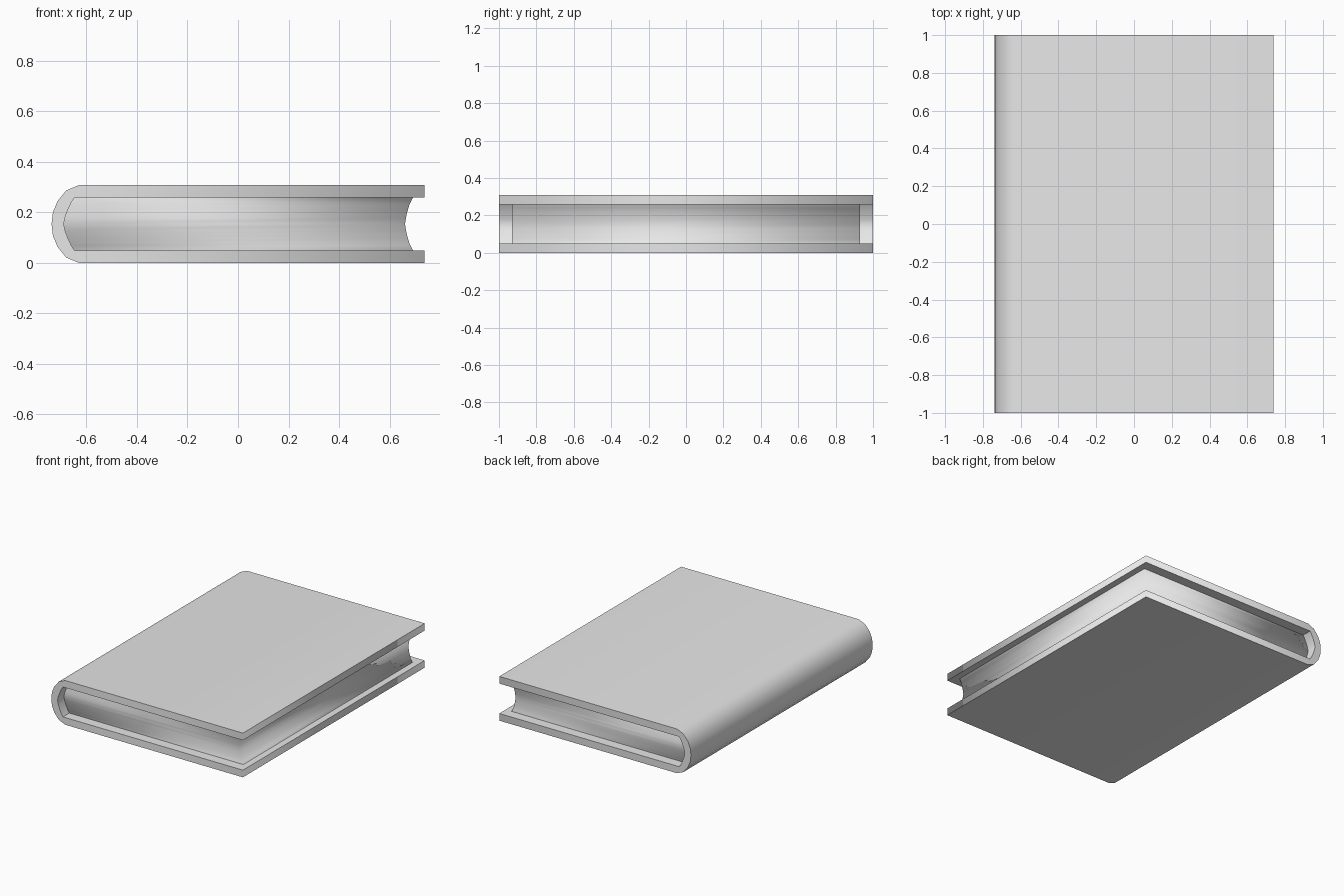
import bpy
import bmesh
from math import radians

cube = bpy.data.objects.get("Cube")
if cube:
    bpy.data.objects.remove(cube)

HEIGHT = 0.308
MID = HEIGHT / 2
BOARD = 0.05          # board thickness
PAGE_HALF = MID - BOARD

grey = bpy.data.materials.new("light grey")
grey.use_nodes = True
grey.diffuse_color = (0.8, 0.8, 0.8, 1)
grey.node_tree.nodes["Principled BSDF"].inputs["Base Color"].default_value = (0.8, 0.8, 0.8, 1)


def mirrored(half):
    """Complete a top-to-middle profile with its reflection below the middle."""
    pts = [(x, MID + dz) for x, dz in half]
    return pts + [(x, HEIGHT - z) for x, z in reversed(pts[:-1])]


def make_object(name, bm):
    bmesh.ops.recalc_face_normals(bm, faces=bm.faces)
    mesh = bpy.data.meshes.new(name)
    bm.to_mesh(mesh)
    bm.free()
    mesh.materials.append(grey)
    obj = bpy.data.objects.new(name, mesh)
    bpy.context.collection.objects.link(obj)
    return obj


# Cover: one C-shaped strip, two boards joined by a rounded spine
outer = mirrored([(0.738, MID), (-0.63, MID), (-0.68, 0.133),
                  (-0.715, 0.09), (-0.733, 0.046), (-0.738, 0)])
inner = mirrored([(0.738, PAGE_HALF), (-0.648, PAGE_HALF), (-0.66, 0.085),
                  (-0.674, 0.055), (-0.685, 0.025), (-0.69, 0)])
bm = bmesh.new()
strip = []
for o, i in zip(outer, inner):
    strip.append([bm.verts.new((x, y, z)) for y in (-1, 1) for x, z in (o, i)])
for a, b in zip(strip, strip[1:]):
    for j, k in ((0, 1), (1, 3), (3, 2), (2, 0)):
        bm.faces.new((a[j], a[k], b[k], b[j]))
for end in (strip[0], strip[-1]):
    bm.faces.new((end[0], end[1], end[3], end[2]))
bm.normal_update()

# Soft shading around the spine and the fore corners, crisp edges elsewhere
for f in bm.faces:
    f.smooth = True
for e in bm.edges:
    a, b = (v.co for v in e.verts)
    fore_corner = a.x > 0.7 and b.x > 0.7 and abs(a.y - b.y) < 0.01
    e.smooth = fore_corner or e.calc_face_angle(0) < radians(35)
make_object("cover", bm)

# Page block: rounded at the spine, hollowed at the fore edge
spine_side = mirrored([(-0.648, PAGE_HALF), (-0.66, 0.085), (-0.674, 0.055),
                       (-0.685, 0.025), (-0.69, 0)])
fore_side = mirrored([(0.692, PAGE_HALF), (0.678, 0.075), (0.668, 0.04), (0.661, 0)])
levels = sorted({round(z, 4) for _, z in spine_side + fore_side})


def x_at(profile, z):
    for (x1, z1), (x2, z2) in zip(profile, profile[1:]):
        if z1 >= z - 1e-4 and z2 <= z + 1e-4:
            return x1 + (x2 - x1) * (z1 - z) / (z1 - z2)


bm = bmesh.new()
rings = []
for z in levels:
    left, right = x_at(spine_side, z), x_at(fore_side, z)
    rings.append([bm.verts.new((x, y, z)) for x, y in
                  ((left, -0.93), (right, -0.93), (right, 0.93), (left, 0.93))])
for a, b in zip(rings, rings[1:]):
    for j in range(4):
        k = (j + 1) % 4
        bm.faces.new((a[j], a[k], b[k], b[j]))
for f in bm.faces:
    f.smooth = True
make_object("page_block", bm)
